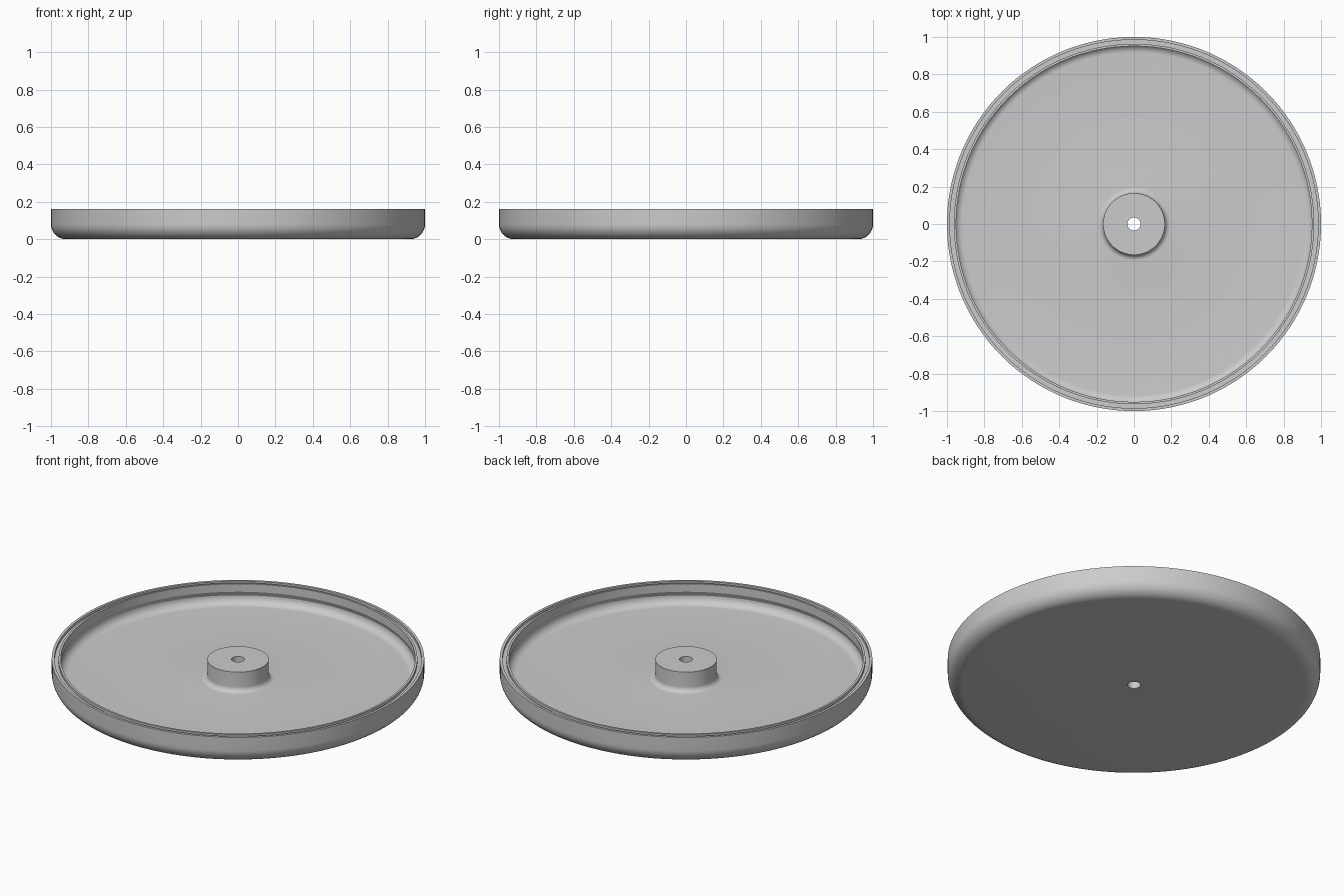
import bpy, bmesh
from math import sin, cos, pi, radians

cube = bpy.data.objects.get("Cube")
if cube:
    bpy.data.objects.remove(cube, do_unlink=True)

SEGMENTS = 160
HEIGHT = 0.16
FLOOR = 0.04


def arc(r, z, radius, start, end, steps=10):
    """Profile points (radius, height) along a fillet, angles in degrees."""
    angles = [radians(start + (end - start) * i / steps) for i in range(steps + 1)]
    return [(r + radius * cos(a), z + radius * sin(a)) for a in angles]


def lathe(name, profile, material):
    """Turn a closed profile around the z axis."""
    bm = bmesh.new()
    rings = []
    for r, z in profile:
        rings.append([bm.verts.new((r * cos(2 * pi * i / SEGMENTS),
                                    r * sin(2 * pi * i / SEGMENTS), z))
                      for i in range(SEGMENTS)])
    for k, ring in enumerate(rings):
        following = rings[(k + 1) % len(rings)]
        for i in range(SEGMENTS):
            j = (i + 1) % SEGMENTS
            bm.faces.new((ring[i], ring[j], following[j], following[i]))
    bmesh.ops.recalc_face_normals(bm, faces=bm.faces)
    mesh = bpy.data.meshes.new(name)
    bm.to_mesh(mesh)
    bm.free()
    mesh.materials.append(material)
    obj = bpy.data.objects.new(name, mesh)
    bpy.context.collection.objects.link(obj)
    bpy.ops.object.select_all(action='DESELECT')
    obj.select_set(True)
    bpy.context.view_layer.objects.active = obj
    bpy.ops.object.shade_smooth_by_angle(angle=radians(18))
    return obj


grey = bpy.data.materials.new("light_grey")
grey.use_nodes = True
colour = (0.6, 0.6, 0.6, 1)
grey.diffuse_color = colour
grey.node_tree.nodes["Principled BSDF"].inputs["Base Color"].default_value = colour

# Underside and rounded outer wall
profile = [(0.035, 0)] + arc(0.92, 0.08, 0.08, -90, 0, 14)
# Rim with a shallow groove in its top
profile += [(1, HEIGHT), (0.985, HEIGHT), (0.985, 0.145), (0.963, 0.145),
            (0.963, HEIGHT), (0.951, HEIGHT)]
# Inner lip, undercut and fillet to the floor
profile += [(0.951, 0.113)] + arc(0.915, FLOOR + 0.047, 0.047, 0, -90)
# Fillet up to the hub, hub top and through hole
profile += arc(0.195, FLOOR + 0.03, 0.03, 270, 180, 8)
profile += [(0.165, 0.157), (0.035, 0.157)]

lathe("round_tray_with_hub", profile, grey)
